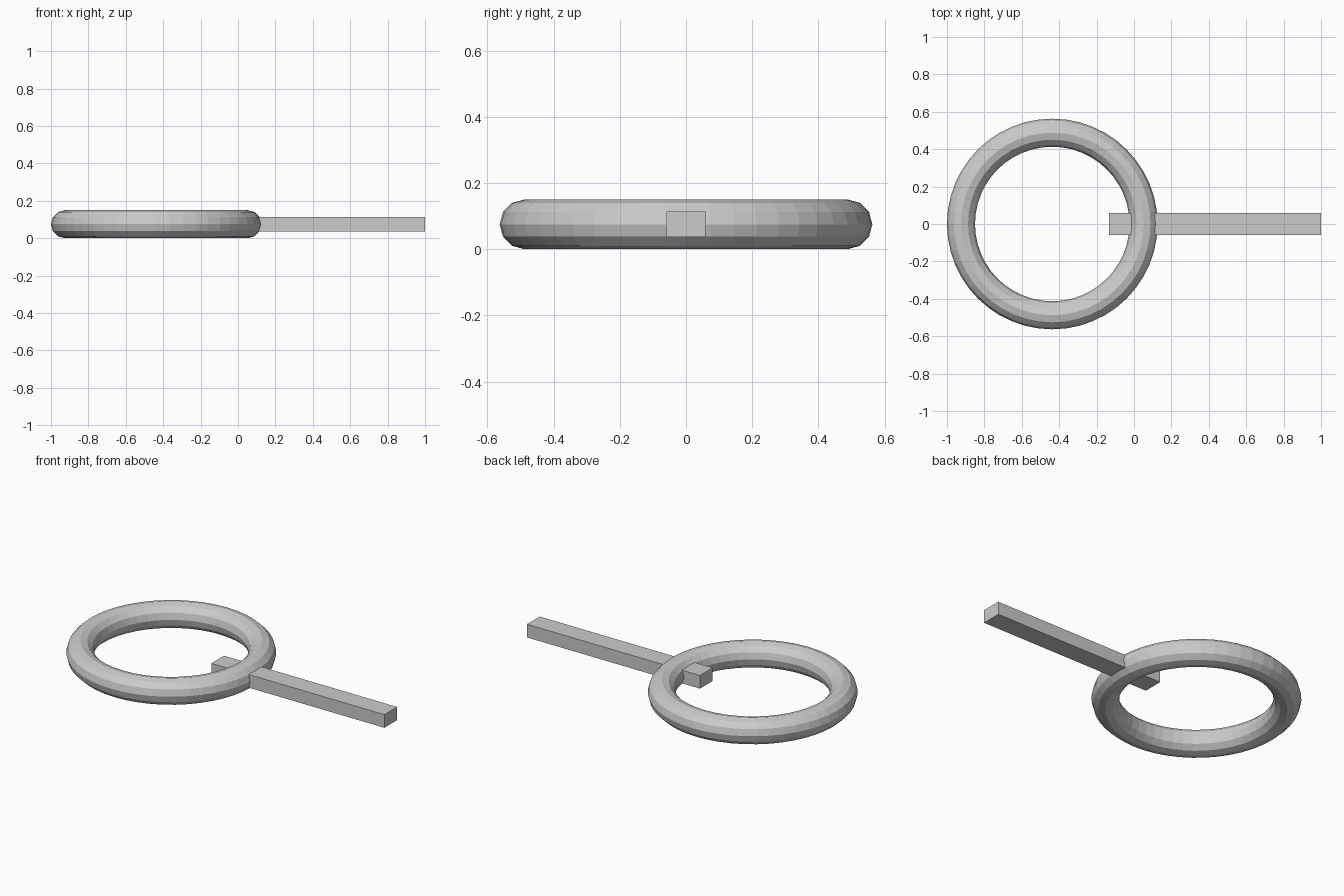
import bpy

if "Cube" in bpy.data.objects:
    bpy.data.objects.remove(bpy.data.objects["Cube"])

MINOR = 0.075
MAJOR = 0.488
MID_Z = MINOR

# Faceted ring lying flat
bpy.ops.mesh.primitive_torus_add(
    major_segments=48, minor_segments=12,
    major_radius=MAJOR, minor_radius=MINOR,
    location=(-1 + MAJOR + MINOR, 0, MID_Z))
bpy.context.object.name = "ring"

# Square-ended bar passing through one side of the ring
x0, x1 = -0.133, 1.0
bpy.ops.mesh.primitive_cube_add(size=1, location=((x0 + x1) / 2, 0, MID_Z))
bar = bpy.context.object
bar.name = "handle_bar"
bar.scale = (x1 - x0, 0.119, 0.078)
bpy.ops.object.transform_apply(location=False, rotation=False, scale=True)
